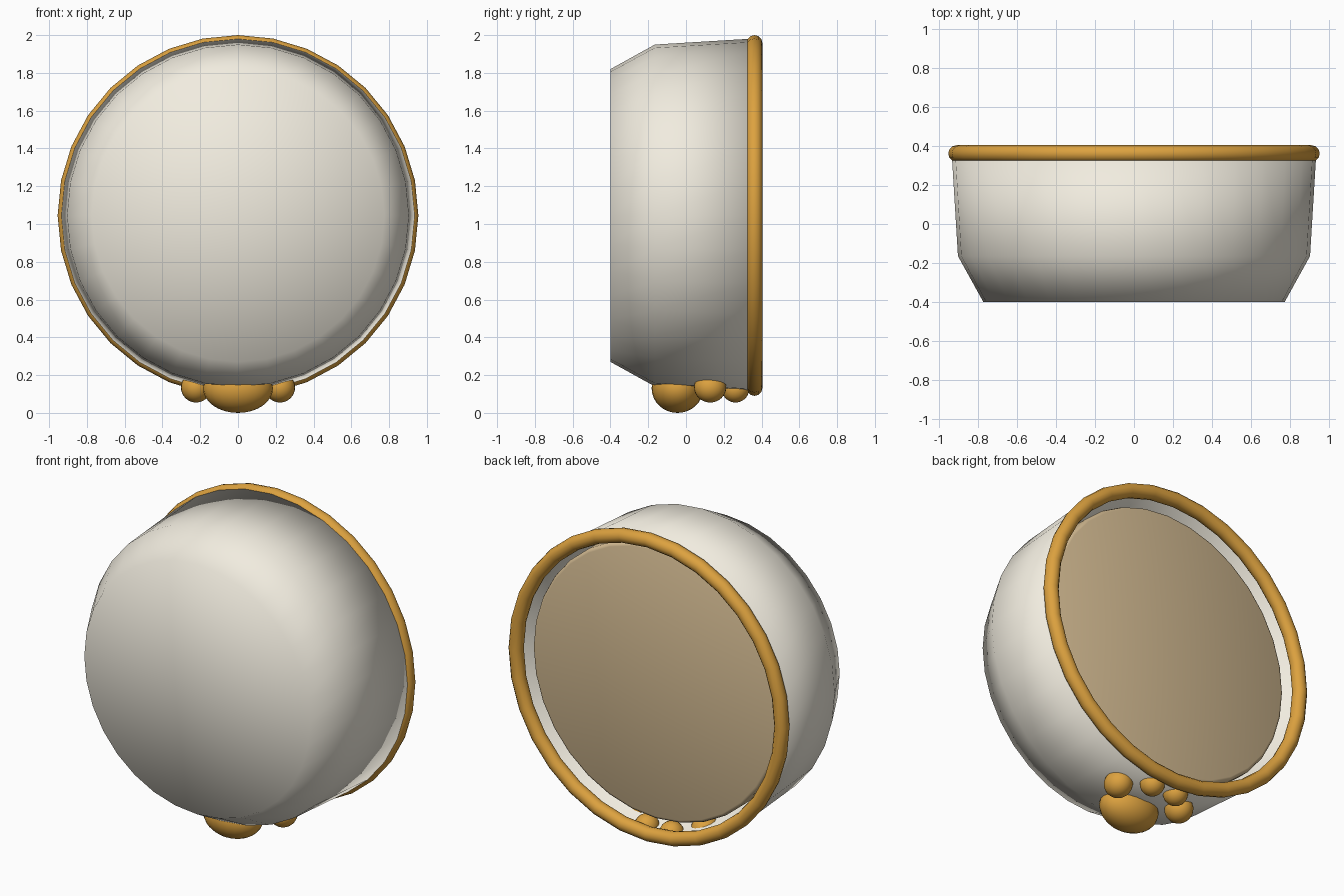
import bpy, bmesh
from math import pi, sin, cos, radians

if "Cube" in bpy.data.objects:
    bpy.data.objects.remove(bpy.data.objects["Cube"])

CZ = 1.045  # height of the bowl axis (axis runs along y)
SEG = 32


def material(name, rgb):
    m = bpy.data.materials.new(name)
    m.diffuse_color = (*rgb, 1)
    m.use_nodes = True
    m.node_tree.nodes["Principled BSDF"].inputs["Base Color"].default_value = m.diffuse_color
    return m


cream = material("cream", (0.88, 0.84, 0.74))
orange = material("orange", (0.72, 0.36, 0.05))
tan = material("tan", (0.66, 0.50, 0.29))


def lathe(name, profile, mat, angle=None, closed=False):
    """Revolve (radius, y) points about the y axis; a zero radius makes a pole."""
    bm = bmesh.new()
    rings = []
    for r, y in profile:
        if r == 0:
            rings.append([bm.verts.new((0, y, CZ))] * SEG)
        else:
            rings.append([bm.verts.new((r * cos(2 * pi * i / SEG), y, CZ + r * sin(2 * pi * i / SEG)))
                          for i in range(SEG)])
    pairs = list(zip(rings, rings[1:]))
    if closed:
        pairs.append((rings[-1], rings[0]))
    for a, b in pairs:
        for i in range(SEG):
            j = (i + 1) % SEG
            quad = dict.fromkeys((a[i], a[j], b[j], b[i]))
            bm.faces.new(list(quad))
    bmesh.ops.recalc_face_normals(bm, faces=bm.faces)
    me = bpy.data.meshes.new(name)
    bm.to_mesh(me)
    bm.free()
    me.materials.append(mat)
    ob = bpy.data.objects.new(name, me)
    bpy.context.collection.objects.link(ob)
    bpy.ops.object.select_all(action='DESELECT')
    ob.select_set(True)
    bpy.context.view_layer.objects.active = ob
    if angle is None:
        bpy.ops.object.shade_smooth()
    else:
        bpy.ops.object.shade_smooth_by_angle(angle=radians(angle))
    return ob


# Thin-walled bowl lying on its side, opening towards +y
lathe("bowl", [(0, -0.40), (0.775, -0.40), (0.905, -0.165), (0.937, 0.36),
               (0.917, 0.36), (0.885, -0.155), (0.76, -0.38), (0, -0.38)], cream)

# Rolled rim
lathe("rim", [(0.912 + 0.043 * cos(2 * pi * k / 12), 0.362 + 0.043 * sin(2 * pi * k / 12))
              for k in range(12)], orange, closed=True)

# Food filling with a softened edge
lathe("food", [(0, 0.20), (0.845, 0.20), (0.845, 0.28), (0.839, 0.294),
               (0.825, 0.30), (0, 0.30)], tan, angle=50)


# Paw emblem embedded in the underside
def pad(name, loc, size):
    bpy.ops.mesh.primitive_uv_sphere_add(segments=24, ring_count=16, radius=1, location=loc)
    ob = bpy.context.object
    ob.name = name
    ob.scale = size
    ob.data.materials.append(orange)
    bpy.ops.object.shade_smooth()


pad("paw_pad", (0, -0.045, 0.13), (0.185, 0.137, 0.13))
for side, s in (("left", -1), ("right", 1)):
    pad("outer_toe_" + side, (s * 0.222, 0.128, 0.135), (0.08, 0.085, 0.08))
    pad("inner_toe_" + side, (s * 0.085, 0.262, 0.125), (0.07, 0.072, 0.07))
